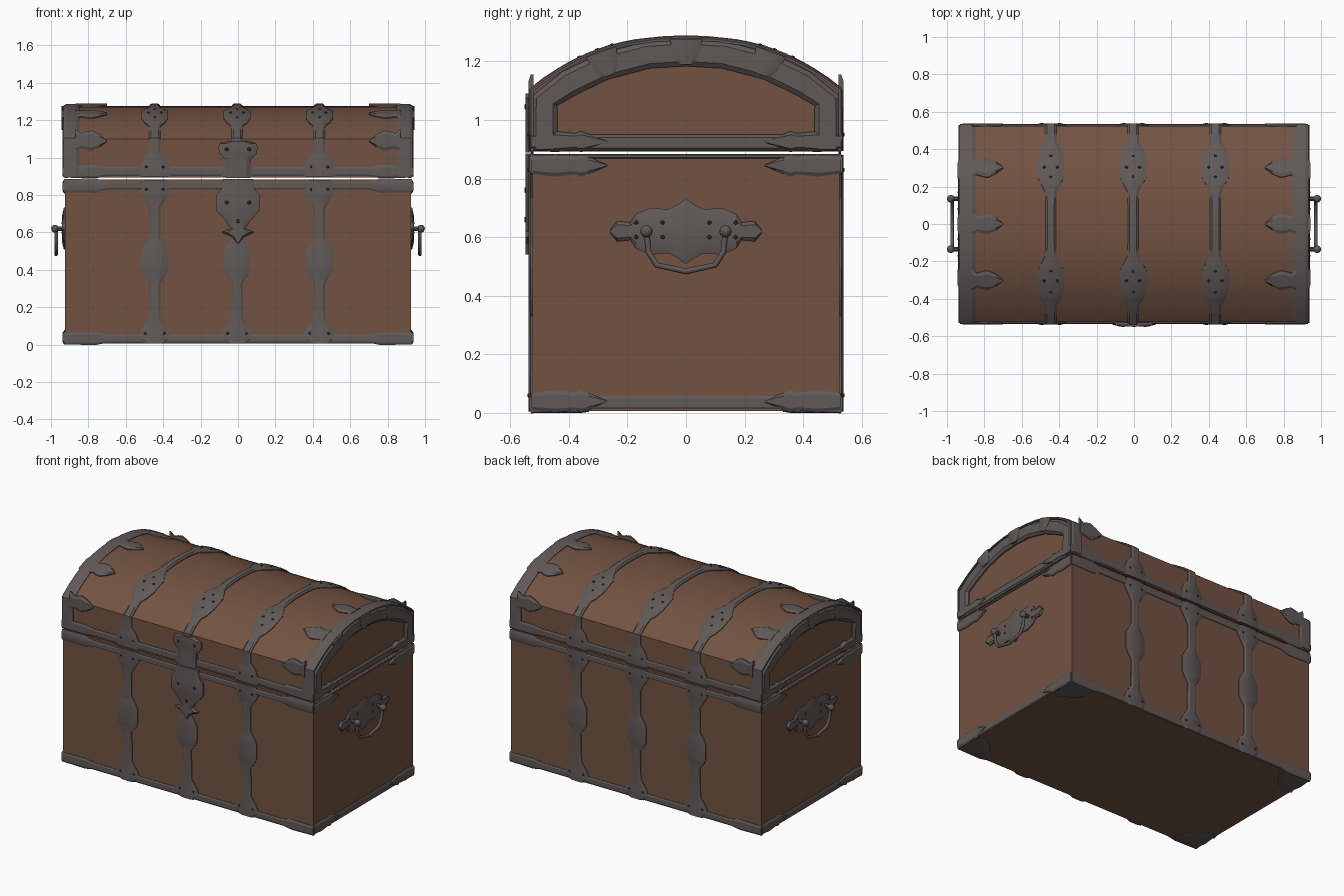
import bpy, bmesh, math
from mathutils import Vector, Matrix

if "Cube" in bpy.data.objects:
    bpy.data.objects.remove(bpy.data.objects["Cube"])


def material(name, rgb):
    m = bpy.data.materials.new(name)
    m.use_nodes = True
    m.diffuse_color = (*rgb, 1)
    m.node_tree.nodes["Principled BSDF"].inputs["Base Color"].default_value = (*rgb, 1)
    return m


WOOD = material("brown wood", (0.17, 0.086, 0.054))
IRON = material("grey iron", (0.118, 0.1, 0.096))
DARK = material("dark iron", (0.035, 0.03, 0.029))
HX, HY = 0.925, 0.525            # half length and half depth of the box
SPRING, RISE = 1.10, 0.175       # where the lid arch starts, and its height
SIDES = (-1, 1)


def finish(bm, name, mat, angle=0.6):
    bmesh.ops.recalc_face_normals(bm, faces=bm.faces)
    for f in bm.faces:
        f.smooth = True
    for e in bm.edges:
        e.smooth = e.calc_face_angle(0) < angle
    me = bpy.data.meshes.new(name)
    bm.to_mesh(me)
    bm.free()
    me.materials.append(mat)
    ob = bpy.data.objects.new(name, me)
    bpy.context.collection.objects.link(ob)
    return ob


def arch_z(y):
    return SPRING + RISE * (1 - abs(y / HY) ** 2.4)


def arch_normal(y):
    if abs(y) > HY - 0.001:
        return Vector((0, math.copysign(1, y), 0.5)).normalized()
    d = 0.001
    return Vector((0, arch_z(y - d) - arch_z(y + d), 2 * d)).normalized()


def ribbon(name, pts, normals, widths, height=0.013):
    """Bevelled iron strip along a path, with its own half width at each point."""
    pts = [Vector(p) for p in pts]
    if isinstance(normals, Vector):
        normals = [normals] * len(pts)
    bm = bmesh.new()
    rings = []
    for i, (p, n, w) in enumerate(zip(pts, normals, widths)):
        tangent = pts[min(i + 1, len(pts) - 1)] - pts[max(i - 1, 0)]
        side = tangent.cross(n).normalized()
        section = [(-w, -0.004), (-w, height * 0.4), (-w * 0.65, height),
                   (w * 0.65, height), (w, height * 0.4), (w, -0.004)]
        rings.append([bm.verts.new(p + side * a + n * b) for a, b in section])
    for a, b in zip(rings, rings[1:]):
        for k in range(len(a)):
            j = (k + 1) % len(a)
            bm.faces.new((a[k], a[j], b[j], b[k]))
    bm.faces.new(rings[0])
    bm.faces.new(rings[-1])
    return finish(bm, name, IRON, 0.4)


def studs(name, places, radius=0.009):
    """Small dark rivets, each at a point facing along a normal."""
    bm = bmesh.new()
    for p, n in places:
        turn = n.to_track_quat("Z", "Y").to_matrix().to_4x4()
        bmesh.ops.create_cone(bm, cap_ends=True, segments=6, radius1=radius, radius2=radius * 0.6,
                              depth=0.006, matrix=Matrix.Translation(p) @ turn)
    finish(bm, name, DARK)


# Wooden box
bm = bmesh.new()
bmesh.ops.create_cube(bm, size=1, matrix=Matrix.Translation((0, 0, 0.445)) @
                      Matrix.Diagonal((2 * HX, 2 * HY, 0.878, 1)))
finish(bm, "wooden_box", WOOD)

# Arched wooden lid, extruded lengthwise
bm = bmesh.new()
outline = [(-HY, 0.893)] + [(y, arch_z(y)) for y in
                            (-HY * math.cos(math.pi * i / 28) for i in range(29))] + [(HY, 0.893)]
end = bm.faces.new([bm.verts.new((-HX + 0.01, y, z)) for y, z in outline])
new = bmesh.ops.extrude_face_region(bm, geom=[end])["geom"]
bmesh.ops.translate(bm, vec=(2 * HX - 0.02, 0, 0), verts=[v for v in new if isinstance(v, bmesh.types.BMVert)])
finish(bm, "wooden_lid", WOOD)

# Upright straps on front and back, with swelling plates
wall = [(0.005, 0.05), (0.03, 0.09), (0.08, 0.075), (0.14, 0.032), (0.33, 0.03), (0.37, 0.06),
        (0.40, 0.072), (0.50, 0.072), (0.54, 0.05), (0.57, 0.03), (0.73, 0.03), (0.78, 0.06),
        (0.82, 0.085), (0.88, 0.07)]
# Lid strap widths: up the lid wall, then towards the ridge
rise = [(0.895, 0.085), (0.94, 0.085), (1.0, 0.06), (1.03, 0.03)]
over = [(HY, 0.03), (0.48, 0.03), (0.43, 0.032), (0.40, 0.055), (0.35, 0.072), (0.25, 0.072),
        (0.21, 0.05), (0.17, 0.03), (0.08, 0.028)]
strap_studs = []
for number, x in enumerate((-0.445, -0.005, 0.435), 1):
    for s in SIDES:
        n = Vector((0, s, 0))
        where = "back" if s > 0 else "front"
        ribbon(f"{where}_strap_{number}", [(x, s * HY, z) for z, w in wall], n, [w for z, w in wall])
        for z, dx in ((0.06, 0.05), (0.06, -0.05), (0.83, 0.045), (0.83, -0.045),
                      (0.95, 0.045), (0.95, -0.045)):
            strap_studs.append((Vector((x + dx, s * (HY + 0.013), z)), n))
        for y, dx in ((0.36, 0), (0.25, 0), (0.3, 0.035), (0.3, -0.035)):
            m = arch_normal(s * y)
            strap_studs.append((Vector((x + dx, s * y, arch_z(y))) + m * 0.013, m))
    front = [((x, -HY, z), Vector((0, -1, 0)), w) for z, w in rise]
    front += [((x, -y, arch_z(y)), arch_normal(-y), w) for y, w in over]
    back = [((p[0], -p[1], p[2]), Vector((0, -n.y, n.z)), w) for p, n, w in reversed(front)]
    middle = [((x, 0, arch_z(0)), Vector((0, 0, 1)), 0.028)]
    ribbon(f"lid_strap_{number}", *zip(*(front + middle + back)))
studs("strap_rivets", strap_studs)

# Long rails on front and back: thick at the corners, thin between
for s in SIDES:
    where = "back" if s > 0 else "front"
    n = Vector((0, s, 0))
    xs = [-0.93, -0.76, -0.70, 0.70, 0.76, 0.93]
    for label, z, thick, thin in (("bottom_rail", 0.032, 0.031, 0.022), ("box_rim", 0.85, 0.035, 0.02),
                                  ("lid_rim", 0.925, 0.032, 0.024)):
        ribbon(f"{where}_{label}", [(x, s * HY, z) for x in xs], n,
               [thick, thick * 1.1, thin, thin, thick * 1.1, thick], 0.009)

# End rails, corner leaves and arch frames
leaf = [(0, 0.75), (0.08, 1), (0.15, 0.8), (0.17, 1), (0.22, 0.5), (0.26, 0.05)]
for e in SIDES:
    end = "left" if e > 0 else "right"
    n = Vector((e, 0, 0))
    for label, z, w, size, inset in (("bottom_rail", 0.035, 0.022, 0.038, 0),
                                     ("box_rim", 0.876, 0.007, 0.038, 0),
                                     ("lid_rim", 0.922, 0.028, 0.036, 0.01)):
        x = e * (HX - inset)
        ribbon(f"{end}_{label}", [(x, -HY, z), (x, HY, z)], n, [w, w], 0.007 + inset)
        zc = 0.845 if label == "box_rim" else z + 0.004
        for s in SIDES:
            ribbon(f"{end}_{label}_leaf", [(x, s * (0.528 - d), zc) for d, k in leaf], n,
                   [size * k for d, k in leaf], 0.012 + inset)
    # Arch frame on the lid end
    half = [(0.483, 0.9), (0.483, 1.065), (0.4, 1.125), (0.28, 1.183), (0.13, 1.222)]
    arc = [(-y, z) for y, z in half] + [(0, 1.23)] + [(y, z) for y, z in reversed(half)]
    ribbon(f"{end}_arch_frame", [(e * (HX - 0.01), y, z) for y, z in arc], n,
           [0.046] * len(arc), 0.022)
    for y in (-0.29, 0, 0.29):
        m = arch_normal(y)
        top = Vector((e * (HX + 0.01), y, arch_z(y)))
        ribbon(f"{end}_arch_clasp", [top, top - m * 0.06, top - m * 0.085], n, [0.055, 0.04, 0.02], 0.008)
    # Edge band wrapping over the lid
    ys = [-HY * math.cos(math.pi * i / 16) for i in range(17)]
    band = [((e * 0.89, -HY, 0.9), Vector((0, -1, 0)))]
    band += [((e * 0.89, y, arch_z(y)), arch_normal(y)) for y in ys]
    band += [((e * 0.89, HY, 0.9), Vector((0, 1, 0)))]
    ribbon(f"{end}_lid_band", [b[0] for b in band], [b[1] for b in band], [0.042] * len(band), 0.011)
    # Pointed leaves reaching inwards from the band
    for y in (-HY, -0.3, 0, 0.3, HY):
        flat = abs(y) == HY
        m = Vector((0, math.copysign(1, y), 0)) if flat else arch_normal(y)
        z = 1.09 if flat else arch_z(y)
        shape = [(0.87, 0.065), (0.84, 0.04), (0.81, 0.05), (0.78, 0.055), (0.74, 0.035), (0.70, 0.004)]
        ribbon(f"{end}_lid_leaf", [(e * x, y, z) for x, w in shape], m, [w for x, w in shape])
    # Corner guards under the box
    for s in SIDES:
        out = [(0.0, 0.003), (0.13, 0.125), (0.165, 0.11), (0.185, 0.04)]
        r = math.sqrt(0.5)
        ribbon(f"{end}_foot_guard", [(e * (HX - d * r), s * (HY - d * r), 0.006) for d, w in out],
               Vector((0, 0, -1)), [w for d, w in out], 0.006)

    # Handle plate
    spread = [(0.26, 0.004), (0.235, 0.035), (0.19, 0.03), (0.17, 0.06), (0.12, 0.08), (0.06, 0.075),
              (0.03, 0.09)]
    plate = [(-y, w) for y, w in spread] + [(0, 0.112)] + [(y, w) for y, w in reversed(spread)]
    ribbon(f"{end}_handle_plate", [(e * HX, y, 0.62) for y, w in plate], n, [w for y, w in plate], 0.015)
    studs(f"{end}_plate_rivets", [(Vector((e * 0.94, y, z)), n) for y in (-0.17, 0.17, -0.08, 0.08)
                                  for z in (0.6, 0.65)])
    # Handle posts with knobs
    bm = bmesh.new()
    for s in SIDES:
        spot = Matrix.Translation((e * 0.955, s * 0.135, 0.62))
        bmesh.ops.create_cone(bm, cap_ends=True, segments=10, radius1=0.013, radius2=0.013, depth=0.06,
                              matrix=spot @ Matrix.Rotation(math.pi / 2, 4, "Y"))
        bmesh.ops.create_uvsphere(bm, u_segments=10, v_segments=8, radius=0.021,
                                  matrix=Matrix.Translation((e * 0.979, s * 0.135, 0.62)))
    finish(bm, f"{end}_handle_posts", IRON)
    # Hanging bail
    curve = bpy.data.curves.new(f"{end}_handle_bail", "CURVE")
    curve.dimensions = "3D"
    curve.bevel_depth = 0.01
    curve.bevel_resolution = 2
    curve.use_fill_caps = True
    drop = [(-0.135, 0.62), (-0.128, 0.55), (-0.1, 0.505), (0, 0.483), (0.1, 0.505), (0.128, 0.55), (0.135, 0.62)]
    line = curve.splines.new("POLY")
    line.points.add(len(drop) - 1)
    for point, (y, z) in zip(line.points, drop):
        point.co = (e * 0.972, y, z, 1)
    curve.materials.append(IRON)
    bpy.context.collection.objects.link(bpy.data.objects.new(f"{end}_handle_bail", curve))

# Front lock: pointed lower plate and flared upper hasp
lower = [(0.54, 0.004), (0.575, 0.03), (0.60, 0.088), (0.62, 0.04), (0.66, 0.065), (0.72, 0.118),
         (0.80, 0.115), (0.83, 0.09), (0.885, 0.08)]
upper = [(0.89, 0.065), (0.99, 0.068), (1.02, 0.1), (1.05, 0.105), (1.075, 0.1), (1.09, 0.04)]
for name, shape in (("lock_plate", lower), ("lock_hasp", upper)):
    ribbon(name, [(0, -0.53, z) for z, w in shape], Vector((0, -1, 0)), [w for z, w in shape], 0.018)
studs("lock_rivets", [(Vector((x, -0.548, z)), Vector((0, -1, 0)))
                      for x, z in ((-0.06, 0.76), (0.06, 0.76), (0, 0.66), (-0.06, 1.045), (0.06, 1.045))], 0.013)
